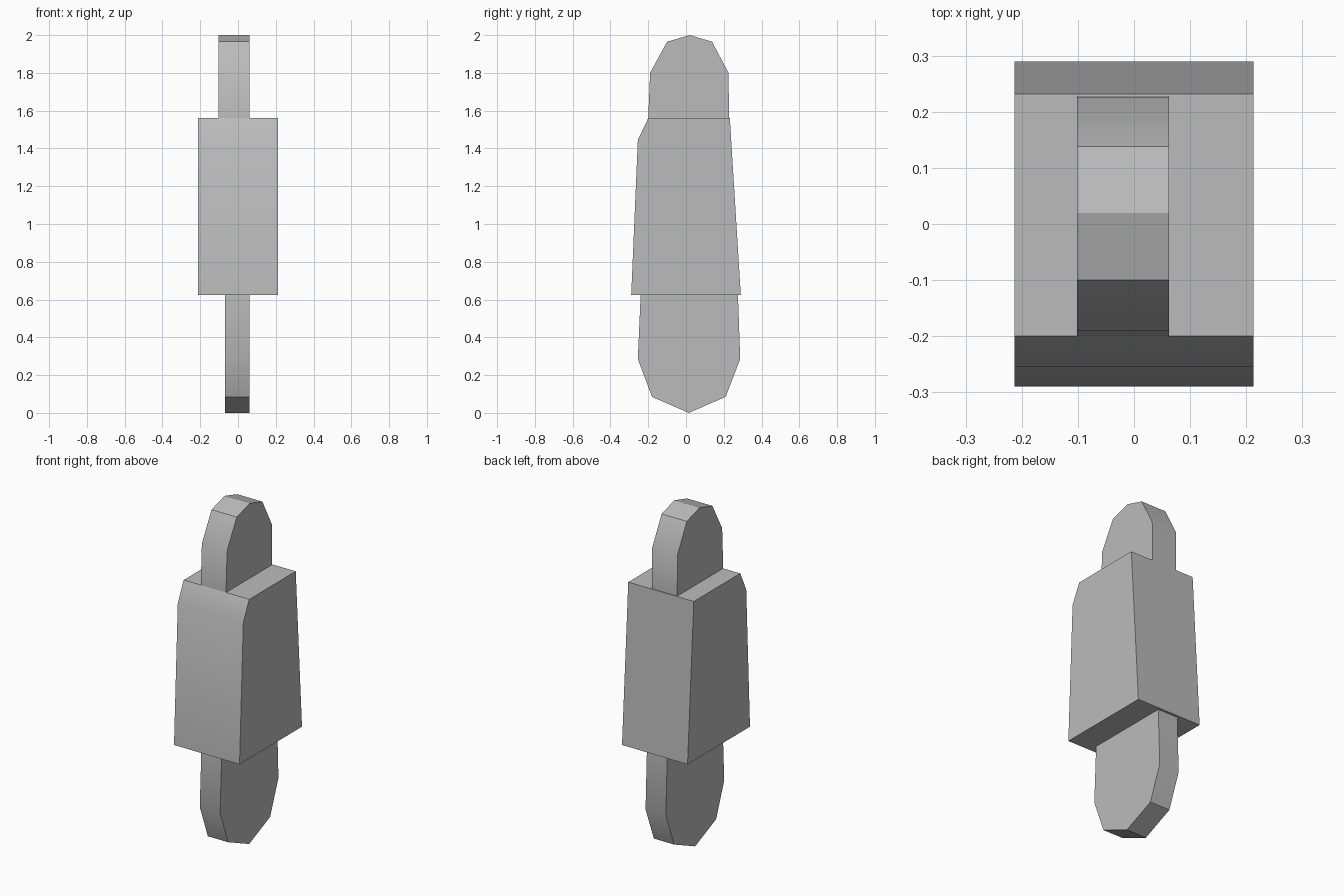
import bpy
import bmesh
import math

cube = bpy.data.objects.get("Cube")
if cube:
    bpy.data.objects.remove(cube, do_unlink=True)

# Single grey finish
grey = bpy.data.materials.new("plain_grey")
grey.use_nodes = True
color = (0.5, 0.5, 0.5, 1)
grey.diffuse_color = color
grey.node_tree.nodes["Principled BSDF"].inputs["Base Color"].default_value = color


def slab(name, profile, x0, x1):
    """Extrude a side profile of (y, z) points from x0 to x1."""
    bm = bmesh.new()
    face = bm.faces.new([bm.verts.new((x0, y, z)) for y, z in profile])
    grown = bmesh.ops.extrude_face_region(bm, geom=[face])
    verts = [v for v in grown["geom"] if isinstance(v, bmesh.types.BMVert)]
    bmesh.ops.translate(bm, verts=verts, vec=(x1 - x0, 0, 0))
    bmesh.ops.recalc_face_normals(bm, faces=bm.faces)
    mesh = bpy.data.meshes.new(name)
    bm.to_mesh(mesh)
    bm.free()
    mesh.materials.append(grey)
    obj = bpy.data.objects.new(name, mesh)
    bpy.context.collection.objects.link(obj)
    bpy.ops.object.select_all(action='DESELECT')
    obj.select_set(True)
    bpy.context.view_layer.objects.active = obj
    bpy.ops.object.shade_smooth_by_angle(angle=math.radians(30))
    return obj


# Thick tapered middle block with a chamfered front top edge
slab("body", [(-0.29, 0.625), (-0.255, 1.445), (-0.2, 1.56),
              (0.232, 1.56), (0.29, 0.625)], -0.213, 0.213)

# Thin rounded tongue on top
slab("upper_tongue", [(-0.2, 1.56), (-0.19, 1.8), (-0.1, 1.965), (0.02, 2.0),
                      (0.138, 1.965), (0.225, 1.8), (0.228, 1.56)], -0.102, 0.062)

# Thin rounded tongue below
slab("lower_tongue", [(-0.24, 0.625), (-0.255, 0.285), (-0.18, 0.085), (0.015, 0.0),
                      (0.21, 0.085), (0.287, 0.285), (0.275, 0.625)], -0.07, 0.062)
